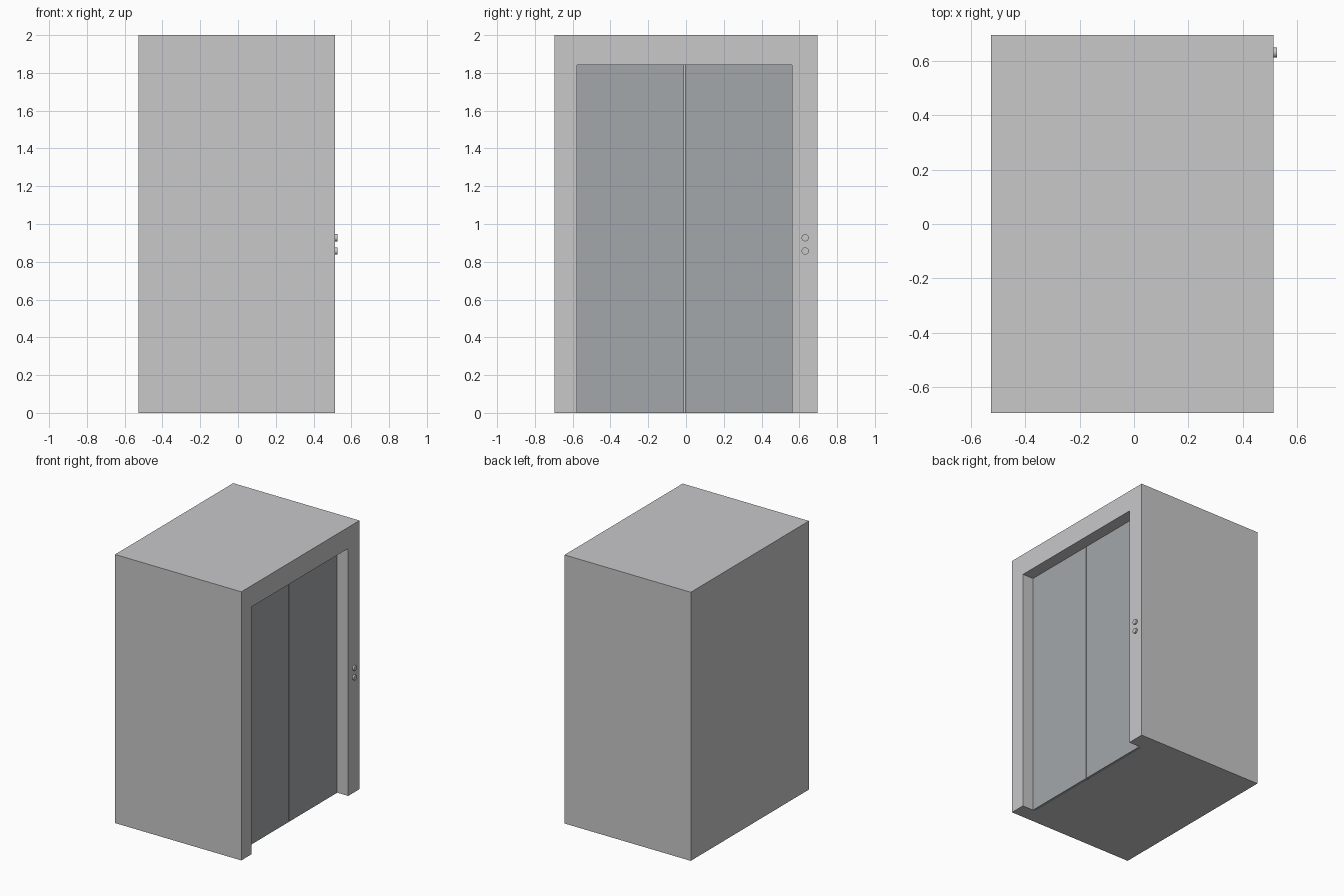
import bpy, bmesh, math
from mathutils import Matrix

if "Cube" in bpy.data.objects:
    bpy.data.objects.remove(bpy.data.objects["Cube"])

def material(name, rgb):
    m = bpy.data.materials.new(name)
    m.diffuse_color = (*rgb, 1)
    m.use_nodes = True
    m.node_tree.nodes["Principled BSDF"].inputs["Base Color"].default_value = m.diffuse_color
    return m

CABIN = material("light grey", (0.58, 0.58, 0.59))
DOOR = material("steel blue grey", (0.365, 0.39, 0.40))

def add(name, bm, mat):
    bmesh.ops.recalc_face_normals(bm, faces=bm.faces)
    me = bpy.data.meshes.new(name)
    bm.to_mesh(me)
    bm.free()
    me.materials.append(mat)
    ob = bpy.data.objects.new(name, me)
    bpy.context.collection.objects.link(ob)
    return ob

def box(name, lo, hi, mat):
    bm = bmesh.new()
    bmesh.ops.create_cube(bm, size=1)
    for v in bm.verts:
        v.co = [(a + b) / 2 + c * (b - a) for a, b, c in zip(lo, hi, v.co)]
    return add(name, bm, mat)

BACK, FRONT, INNER = -0.526, 0.514, 0.402
HALF, TOP = 0.695, 2.0
Y0, Y1, DOOR_TOP, SEAM = -0.578, 0.562, 1.842, -0.007

# Cabin shell: upside-down U outline at the doorway, solid behind it
bm = bmesh.new()
U = [(-HALF, 0), (Y0, 0), (Y0, DOOR_TOP), (Y1, DOOR_TOP),
     (Y1, 0), (HALF, 0), (HALF, TOP), (-HALF, TOP)]
outer = [bm.verts.new((FRONT, y, z)) for y, z in U]
inner = [bm.verts.new((INNER, y, z)) for y, z in U]
back = [bm.verts.new((BACK, y, z)) for y, z in (U[0], U[5], U[6], U[7])]
bm.faces.new(outer)
for i in range(5):                                  # doorway sides and bottoms
    bm.faces.new((outer[i], outer[i + 1], inner[i + 1], inner[i]))
bm.faces.new((inner[1], inner[2], inner[3], inner[4]))
bm.faces.new((back[0], back[1], inner[5], inner[4], inner[1], inner[0]))
bm.faces.new((back[1], back[2], outer[6], outer[5], inner[5]))
bm.faces.new((back[2], back[3], outer[7], outer[6]))
bm.faces.new((back[3], back[0], inner[0], outer[0], outer[7]))
bm.faces.new(back)
for v in inner[6:]:
    bm.verts.remove(v)
add("cabin", bm, CABIN)

# Two sliding door leaves with a narrow seam
GAP = 0.003
box("door_left", (INNER, Y0, 0), (0.424, SEAM - GAP, DOOR_TOP), DOOR)
box("door_right", (INNER, SEAM + GAP, 0), (0.424, Y1, DOOR_TOP), DOOR)

# Call buttons
for name, z in (("button_up", 0.927), ("button_down", 0.857)):
    bm = bmesh.new()
    bmesh.ops.create_cone(bm, cap_ends=True, segments=32, radius1=0.019,
                          radius2=0.019, depth=0.022,
                          matrix=Matrix.Translation((0.515, 0.631, z))
                          @ Matrix.Rotation(math.pi / 2, 4, 'Y'))
    ob = add(name, bm, CABIN)
    bpy.context.view_layer.objects.active = ob
    ob.select_set(True)
    bpy.ops.object.shade_smooth_by_angle(angle=math.radians(40))
    ob.select_set(False)
